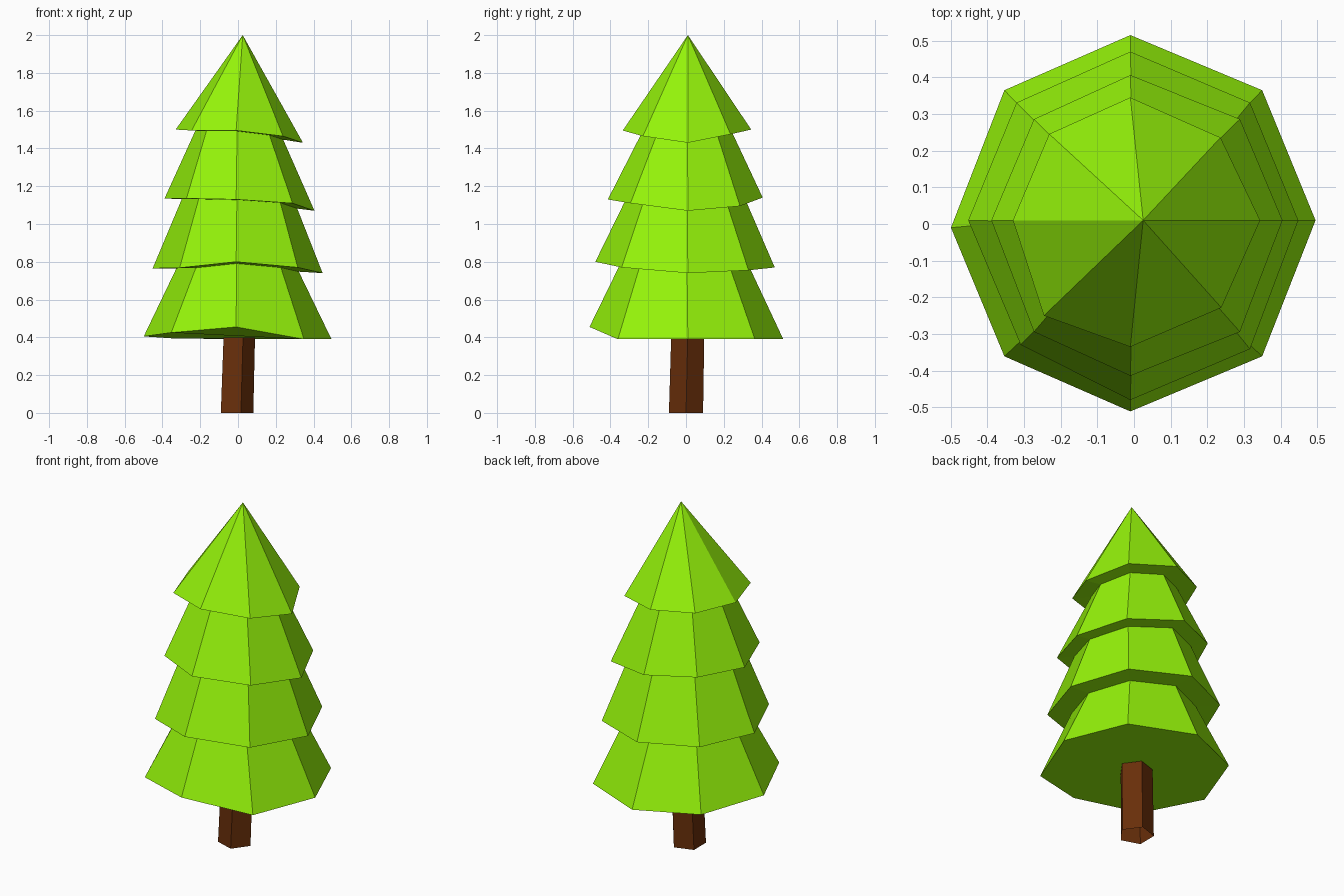
import bpy, bmesh
from math import cos, sin, tau
from mathutils import Vector

if "Cube" in bpy.data.objects:
    bpy.data.objects.remove(bpy.data.objects["Cube"])


def finish(bm, name, color):
    bmesh.ops.recalc_face_normals(bm, faces=bm.faces)
    mesh = bpy.data.meshes.new(name)
    bm.to_mesh(mesh)
    bm.free()
    mat = bpy.data.materials.new(name + "_color")
    mat.diffuse_color = color
    mat.use_nodes = True
    mat.node_tree.nodes["Principled BSDF"].inputs["Base Color"].default_value = mat.diffuse_color
    mesh.materials.append(mat)
    obj = bpy.data.objects.new(name, mesh)
    bpy.context.collection.objects.link(obj)


def bridge(bm, a, b):
    n = len(a)
    for i in range(n):
        j = (i + 1) % n
        bm.faces.new((a[i], a[j], b[j], b[i]))


# Foliage tiers, top to bottom: x radius, y radius, x centre, y centre, inner-ring
# ratio, rim heights counter-clockwise from +x, radius tweaks by corner
tiers = [
    (0.337, 0.340, 0.007, 0.005, 0.69,
     (1.43, 1.475, 1.50, 1.50, 1.50, 1.495, 1.495, 1.465), {1: 0.96, 5: 1.06, 7: 0.97}),
    (0.397, 0.410, 0.008, -0.004, 0.77,
     (1.07, 1.095, 1.14, 1.15, 1.135, 1.135, 1.13, 1.11), {}),
    (0.450, 0.475, -0.002, -0.005, 0.72,
     (0.74, 0.755, 0.77, 0.77, 0.765, 0.768, 0.80, 0.77), {5: 0.965}),
    (0.497, 0.513, -0.002, 0.002, 0,
     (0.39, 0.39, 0.39, 0.395, 0.405, 0.425, 0.455, 0.39), {}),
]

# Foliage: one faceted skin stepping in under each tier
bm = bmesh.new()
apex = bm.verts.new((0.025, 0.01, 2.0))
above = None
for rx, ry, cx, cy, ratio, heights, tweak in tiers:
    rim = []
    for i, z in enumerate(heights):
        a, k = tau * i / 8, tweak.get(i, 1)
        dx = -0.01 if i in (2, 6) else cx
        dy = -0.01 if i == 4 and ratio == 0 else (0.01 if i in (0, 4) else cy)
        rim.append(bm.verts.new((dx + k * rx * cos(a), dy + k * ry * sin(a), z)))
    if above is None:
        for i in range(8):
            bm.faces.new((apex, rim[i], rim[(i + 1) % 8]))
    else:
        bridge(bm, above, rim)
    if ratio:
        middle = Vector((cx, cy, sum(heights) / 8))
        above = [bm.verts.new(middle.lerp(v.co, ratio)) for v in rim]
        bridge(bm, rim, above)
    else:
        bm.faces.new(rim)
finish(bm, "foliage", (0.30, 0.90, 0.003, 1))

# Trunk: slightly leaning five-sided post, open at the ends
bm = bmesh.new()
rings = []
for cx, cy, z, r in ((-0.014, 0.0, 0.0, 0.095), (-0.002, 0.009, 0.40, 0.092)):
    rings.append([bm.verts.new((cx + r * cos(tau * i / 5), cy + r * sin(tau * i / 5), z))
                  for i in range(5)])
bridge(bm, *rings)
finish(bm, "trunk", (0.14, 0.028, 0.003, 1))
